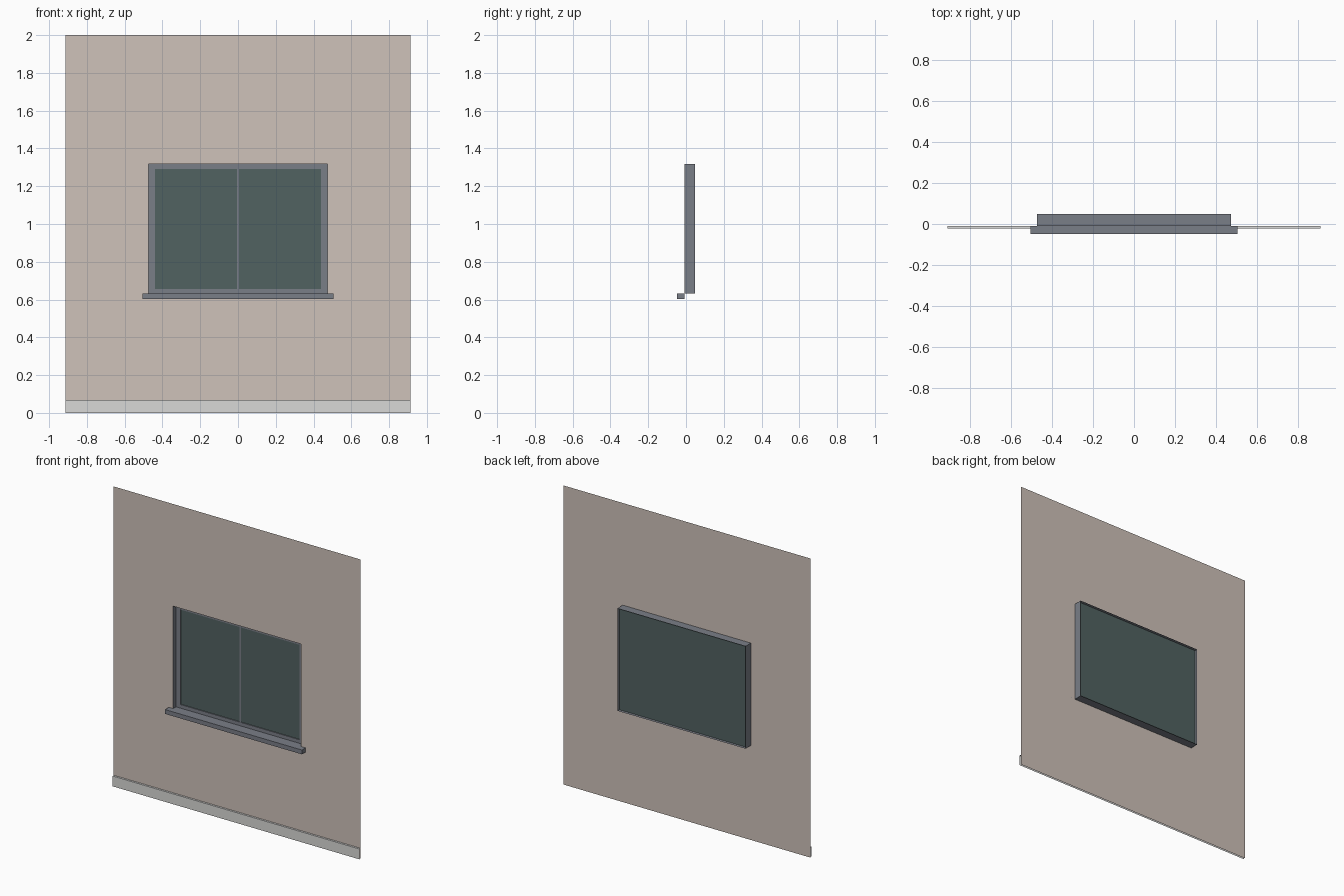
import bpy
import bmesh

if "Cube" in bpy.data.objects:
    bpy.data.objects.remove(bpy.data.objects["Cube"], do_unlink=True)


def make_material(name, rgb):
    # 8-bit display colour to linear
    lin = [((c / 255 + 0.055) / 1.055) ** 2.4 for c in rgb]
    mat = bpy.data.materials.new(name)
    mat.use_nodes = True
    mat.diffuse_color = (*lin, 1)
    bsdf = mat.node_tree.nodes["Principled BSDF"]
    bsdf.inputs["Base Color"].default_value = (*lin, 1)
    bsdf.inputs["Roughness"].default_value = 0.8
    return mat


plaster = make_material("warm plaster", (207, 194, 186))
trim = make_material("pale grey trim", (217, 217, 215))
metal = make_material("slate frame", (122, 126, 135))
glass = make_material("dark green glass", (81, 98, 97))


def finish(name, bm, mat):
    mesh = bpy.data.meshes.new(name)
    bm.to_mesh(mesh)
    bm.free()
    mesh.materials.append(mat)
    obj = bpy.data.objects.new(name, mesh)
    bpy.context.collection.objects.link(obj)
    return obj


def loop(bm, rect, y):
    """Four corner vertices of an upright rectangle (half width, bottom, top)."""
    w, lo, hi = rect
    return [bm.verts.new((x, y, z)) for x, z in ((-w, lo), (w, lo), (w, hi), (-w, hi))]


def bridge(bm, a, b):
    """Join two rectangular loops with four faces."""
    for i in range(4):
        j = (i + 1) % 4
        bm.faces.new((a[i], a[j], b[j], b[i]))


def box(name, x0, x1, y0, y1, z0, z1, mat):
    bm = bmesh.new()
    bmesh.ops.create_cube(bm, size=1)
    for v in bm.verts:
        v.co = (x1 if v.co.x > 0 else x0,
                y1 if v.co.y > 0 else y0,
                z1 if v.co.z > 0 else z0)
    return finish(name, bm, mat)


WALL_Y, BACK_Y = -0.009, 0.048
BAR_Y, PANE_Y = 0.022, 0.028
WALL = (0.913, 0, 2)
OPENING = (0.474, 0.632, 1.317)
SASH = (0.44, 0.656, 1.291)

# Thin wall sheet with the window opening
bm = bmesh.new()
bridge(bm, loop(bm, WALL, WALL_Y), loop(bm, OPENING, WALL_Y))
finish("wall", bm, plaster)

# Reveal: open sleeve running back from the opening
bm = bmesh.new()
bridge(bm, loop(bm, OPENING, BACK_Y), loop(bm, OPENING, WALL_Y))
finish("window_reveal", bm, metal)

# Window frame: flat border with a returned inner edge
bm = bmesh.new()
inner = loop(bm, SASH, BAR_Y)
bridge(bm, loop(bm, OPENING, BAR_Y), inner)
bridge(bm, inner, loop(bm, SASH, PANE_Y))
finish("window_frame", bm, metal)

# Glass fills the whole sleeve behind the frame
bm = bmesh.new()
bm.faces.new(loop(bm, OPENING, PANE_Y))
finish("window_glass", bm, glass)

# Centre bar and projecting sill
box("centre_bar", -0.005, 0.005, BAR_Y, PANE_Y - 0.001, SASH[1], SASH[2], metal)
box("window_sill", -0.506, 0.506, -0.048, WALL_Y, 0.603, OPENING[1], metal)

# Skirting: front and top faces, open at the ends
bm = bmesh.new()
profile = [(-0.022, 0), (-0.022, 0.069), (WALL_Y, 0.069)]
rows = [[bm.verts.new((x, y, z)) for x in (-WALL[0], WALL[0])] for y, z in profile]
for a, b in zip(rows, rows[1:]):
    bm.faces.new((a[0], a[1], b[1], b[0]))
finish("skirting_board", bm, trim)
